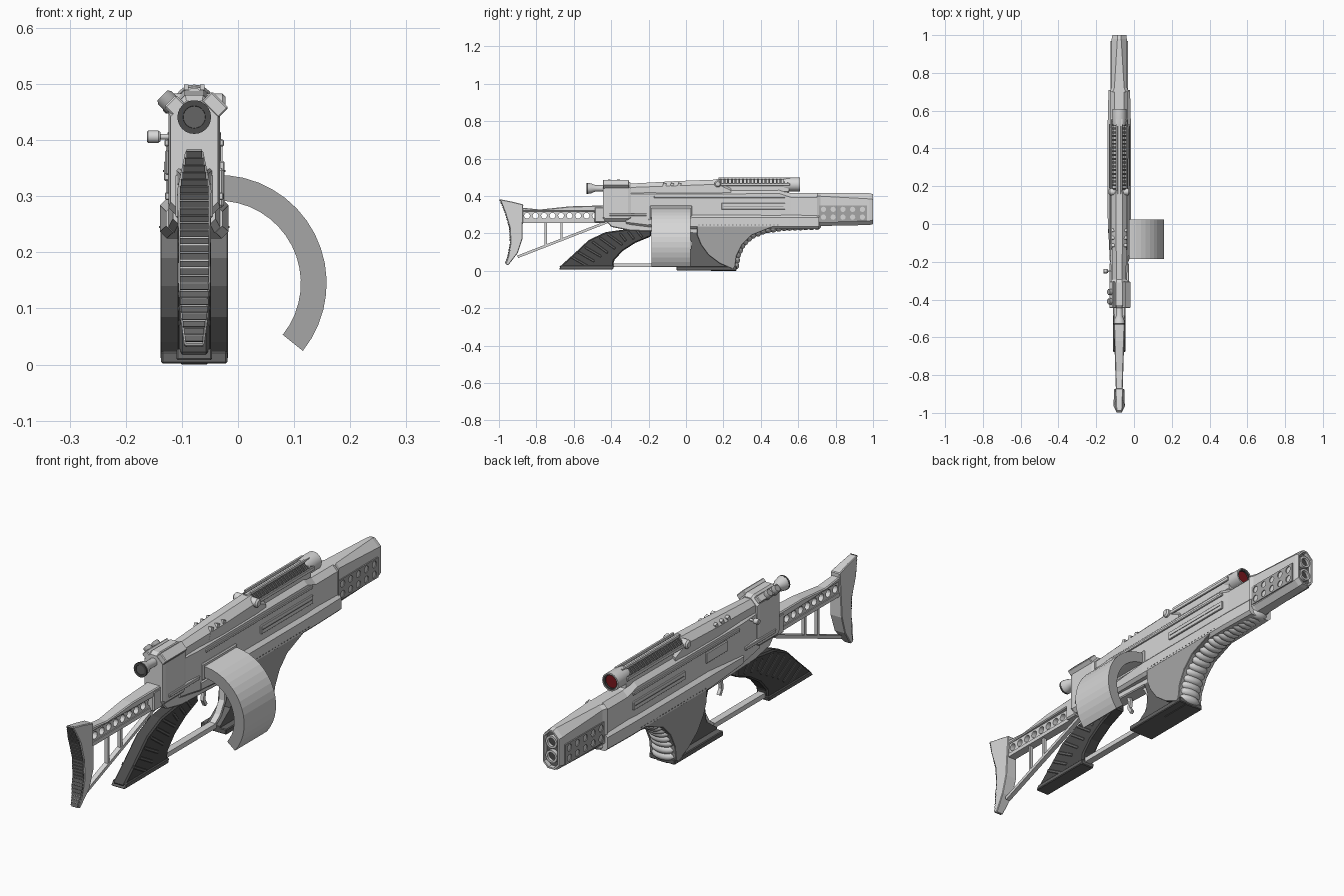
import bpy, bmesh, math
from mathutils import Vector, Matrix

if "Cube" in bpy.data.objects:
    bpy.data.objects.remove(bpy.data.objects["Cube"])

CX = -0.078  # centre plane of the weapon


def material(name, r, g, b):
    m = bpy.data.materials.new(name)
    m.diffuse_color = (r, g, b, 1)
    m.use_nodes = True
    m.node_tree.nodes["Principled BSDF"].inputs["Base Color"].default_value = m.diffuse_color
    return m


LIGHT = material("light grey", 0.68, 0.68, 0.68)
MID = material("mid grey", 0.38, 0.38, 0.38)
CHARCOAL = material("charcoal grey", 0.20, 0.20, 0.20)
DARK = material("dark grey", 0.13, 0.13, 0.13)
BLACK = material("near black", 0.07, 0.07, 0.07)
RED = material("lens red", 0.19, 0.008, 0.012)


def finish(name, bm, mat, bevel=0, smooth=False):
    bmesh.ops.recalc_face_normals(bm, faces=bm.faces)
    me = bpy.data.meshes.new(name)
    bm.to_mesh(me)
    bm.free()
    me.materials.append(mat)
    ob = bpy.data.objects.new(name, me)
    bpy.context.collection.objects.link(ob)
    if bevel:
        mod = ob.modifiers.new("edge bevel", 'BEVEL')
        mod.width, mod.segments, mod.limit_method = bevel, 1, 'ANGLE'
    if smooth:
        bpy.ops.object.select_all(action='DESELECT')
        ob.select_set(True)
        bpy.context.view_layer.objects.active = ob
        bpy.ops.object.shade_smooth_by_angle(angle=math.radians(35))
    return ob


def paint(ob, mat, test):
    """Second colour on the faces that pass a test."""
    ob.data.materials.append(mat)
    for p in ob.data.polygons:
        if test(p):
            p.material_index = 1


def skin(bm, rings, close=False):
    """Join equal rings of points with quads; cap the ends unless closed."""
    vs = [[bm.verts.new(p) for p in r] for r in rings]
    n = len(vs[0])
    pairs = list(zip(vs, vs[1:])) + ([(vs[-1], vs[0])] if close else [])
    for a, b in pairs:
        for i in range(n):
            bm.faces.new((a[i], a[(i + 1) % n], b[(i + 1) % n], b[i]))
    if not close:
        bm.faces.new(vs[0])
        bm.faces.new(vs[-1])


def prism(name, pts, hw, mat, bevel=0):
    """Side profile (y, z) extruded in x; hw may be a function of y, z."""
    f = hw if callable(hw) else (lambda y, z: hw)
    bm = bmesh.new()
    skin(bm, [[(CX + s * f(y, z), y, z) for y, z in pts] for s in (-1, 1)])
    return finish(name, bm, mat, bevel)


def loft(name, sections, mat):
    """Octagonal sections: y, half width, z low, z high, low and high chamfer."""
    bm = bmesh.new()
    rings = []
    for y, w, a, b, cl, ch in sections:
        half = [(w - cl, a), (w, a + cl), (w, b - ch), (w - ch, b)]
        rings.append([(CX + x, y, z) for x, z in half + [(-x, z) for x, z in reversed(half)]])
    skin(bm, rings)
    return finish(name, bm, mat)


def boxes(name, items, mat, bevel=0):
    """Boxes as (centre, size, axis, degrees)."""
    bm = bmesh.new()
    for c, s, axis, deg in items:
        m = Matrix.Translation(c) @ Matrix.Rotation(math.radians(deg), 4, axis) @ Matrix.Diagonal((*s, 1))
        bmesh.ops.create_cube(bm, size=1, matrix=m)
    return finish(name, bm, mat, bevel)


def lathe(name, profile, origin, mat, axis='Y', n=24):
    """Round part: profile of (distance along axis, radius)."""
    bm = bmesh.new()
    rings = []
    for d, r in profile:
        uv = [(r * math.cos(2 * math.pi * i / n), r * math.sin(2 * math.pi * i / n)) for i in range(n)]
        rings.append([Vector(origin) + Vector((u, d, v) if axis == 'Y' else (d, u, v)) for u, v in uv])
    skin(bm, rings)
    return finish(name, bm, mat, smooth=True)


def holed_plate(name, ys, zs, sy, sz, r, x0, x1, mat):
    """Plate of rectangular cells, each pierced by a round hole."""
    bm = bmesh.new()
    for y in ys:
        for z in zs:
            rect, circ = [], []
            for i in range(16):
                c, s = math.cos(i * math.pi / 8), math.sin(i * math.pi / 8)
                k = max(abs(c), abs(s))
                rect.append((y + c / k * sy / 2, z + s / k * sz / 2))
                circ.append((y + c * r, z + s * r))
            skin(bm, [[(x, *p) for p in ring] for x, ring in
                      ((x0, rect), (x1, rect), (x1, circ), (x0, circ))], close=True)
    return finish(name, bm, mat)


def along(path, t):
    """Point and direction at fraction t of a (y, z) polyline."""
    p = [Vector(q) for q in path]
    lens = [(b - a).length for a, b in zip(p, p[1:])]
    d = t * sum(lens)
    for a, b, l in zip(p, p[1:], lens):
        if d <= l + 1e-6:
            return a.lerp(b, d / l), (b - a).normalized()
        d -= l
    return p[-1], (p[-1] - p[-2]).normalized()


def bar(name, path, w, t, mat):
    """Flat bar with a rectangular section swept along a (y, z) path."""
    p = [Vector(q) for q in path]
    bm, rings = bmesh.new(), []
    for i, q in enumerate(p):
        d = (p[min(i + 1, len(p) - 1)] - p[max(i - 1, 0)]).normalized()
        n = Vector((-d.y, d.x)) * t / 2
        rings.append([(CX + s * w / 2, *(q + k * n)) for s, k in ((-1, -1), (1, -1), (1, 1), (-1, 1))])
    skin(bm, rings)
    return finish(name, bm, mat)


# ---- Main body
loft("main_body", [(-0.32, .038, .25, .43, .01, .02), (-0.2, .046, .235, .43, .01, .02),
                   (0.5, .048, .23, .435, .01, .022), (0.56, .046, .23, .415, .01, .022),
                   (0.71, .046, .235, .415, .01, .022)], LIGHT)
loft("lower_body", [(-0.2, .05, .235, .285, .012, .012), (0.03, .061, .225, .3, .012, .016),
                    (0.55, .061, .225, .3, .012, .016), (0.71, .057, .225, .3, .012, .016)], LIGHT)
loft("upper_receiver", [(-0.32, .034, .40, .465, .004, .02), (-0.05, .042, .40, .48, .004, .025),
                        (0.17, .042, .40, .488, .004, .025), (0.24, .04, .40, .44, .004, .01)], LIGHT)
loft("rear_receiver", [(-0.445, .042, .275, .47, .015, .028), (-0.43, .046, .265, .48, .015, .03),
                       (-0.31, .046, .265, .48, .015, .03), (-0.295, .042, .27, .47, .015, .028)], LIGHT)
prism("trigger_housing", [(-.43, .27), (-.4, .235), (-.3, .215), (.1, .2), (.1, .26), (-.3, .28)], .03, LIGHT, .004)

# ---- Side trim, mirrored left and right
trim, ridges, rivets, grooves = [], [], [], []
for s in (-1, 1):
    trim += [((CX + s * .049, .18, .395), (.008, .7, .012), 'X', 0),
             ((CX + s * .049, .36, .345), (.010, .34, .035), 'X', 0),
             ((CX + s * .045, -.31, .30), (.014, .2, .014), 'X', 0)]
    ridges += [((CX + s * .033, -.12 + i * .04, .445), (.014, .016, .05), 'X', -20) for i in range(3)]
    rivets += [((CX + s * .061, .07 + i * .02, .245), (.003, .007, .003), 'X', 0) for i in range(22)]
    grooves += [((CX + s * .0545, .36, .345), (.002, .32, .003), 'X', 0)]
boxes("side_trim", trim, LIGHT, .002)
boxes("receiver_ridges", ridges, LIGHT)
boxes("seam_rivets", rivets, CHARCOAL)
boxes("side_grooves", grooves, CHARCOAL)
boxes("ejection_port", [((CX - .048, -.02, .36), (.008, .14, .045), 'X', 0)], LIGHT, .003)

# ---- Muzzle shroud with pierced side panels and twin barrels
loft("muzzle_shroud", [(0.70, .05, .24, .415, .02, .015), (0.72, .042, .24, .415, .02, .016),
                       (0.98, .040, .245, .415, .022, .03), (1.0, .037, .25, .41, .022, .028),
                       (1.0, .031, .256, .404, .02, .025), (.98, .031, .256, .404, .02, .025)], LIGHT)
loft("muzzle_recess", [(.979, .0305, .257, .403, .02, .025), (.982, .0305, .257, .403, .02, .025)], DARK)
for s, side in ((-1, "left"), (1, "right")):
    holed_plate(side + "_vent_panel", [.735 + i * .052 for i in range(5)], [.287, .329], .052, .042, .014,
                CX + s * .038, CX + s * .046, MID)
    boxes(side + "_vent_backing", [((CX + s * .0405, .839, .308), (.004, .255, .08), 'X', 0)], LIGHT)
for z, nm in ((.36, "upper"), (.3, "lower")):
    lathe(nm + "_barrel", [(.975, .026), (.998, .026), (.998, .017), (.985, .017)], (CX, 0, z), LIGHT)
    lathe(nm + "_bore", [(.984, .0165), (.987, .0165)], (CX, 0, z), BLACK)

# ---- Scope, slatted rail and eyepiece
loft("scope_rail", [(0.16, .03, .42, .492, .004, .024), (0.55, .03, .42, .492, .004, .024)], LIGHT)
slats = []
for i in range(19):
    y = .185 + i * .02
    slats += [((CX + s * .026, y, .474), (.036, .010, .012), 'Y', s * 45) for s in (-1, 1)]
boxes("rail_slats", slats, DARK)
boxes("rail_edges", [((CX + s * .014, .365, .494), (.008, .38, .01), 'X', 0) for s in (-1, 1)], LIGHT)
boxes("rail_sides", [((CX + s * .039, .365, .462), (.008, .38, .016), 'X', 0) for s in (-1, 1)], LIGHT, .002)
lathe("scope_tube", [(.52, .033), (.545, .037), (.61, .037), (.61, .033), (.59, .033)], (CX, 0, .462), LIGHT)
lathe("scope_rim", [(.588, .0335), (.607, .0335), (.607, .027), (.595, .027)], (CX, 0, .462), BLACK)
lathe("scope_lens", [(.592, .0275), (.6, .0275)], (CX, 0, .462), RED)
lathe("sight_pivot", [(-.056, .012), (-.05, .018), (.05, .018), (.056, .012)], (CX, .17, .465), LIGHT, 'X', 16)
lathe("eyepiece", [(-.43, .017), (-.485, .017), (-.505, .026), (-.528, .030)], (CX, 0, .441), LIGHT)
lathe("eyepiece_rim", [(-.524, .030), (-.532, .030), (-.532, .02), (-.528, .019)], (CX, 0, .441), BLACK)
lathe("eyepiece_lens", [(-.527, .0195), (-.530, .0195)], (CX, 0, .441), DARK)
boxes("right_receiver_pod", [((CX + .037, -.375, .463), (.042, .14, .026), 'Y', 45)], LIGHT, .003)
boxes("left_receiver_pod", [((CX - .034, -.375, .461), (.03, .14, .026), 'Y', -45)], LIGHT, .003)
for i, y in enumerate((-.36, -.41)):
    knob = lathe("adjust_knob_%d" % (i + 1), [(-.01, .017), (.012, .017), (.018, .013)], (0, 0, 0), MID, 'X', 14)
    knob.matrix_world = Matrix.Translation((CX - .044, y, .467)) @ Matrix.Rotation(math.radians(-135), 4, 'Y')
lathe("charging_handle", [(.05, .005), (.024, .005), (.024, .008), (.02, .011), (.002, .011), (0, .009)],
      (-.162, -.25, .406), LIGHT, 'X', 16)

# ---- Curved magazine on the right side, end plates darker
bm = bmesh.new()
arc = [math.radians(93 - i * 131.7 / 16) for i in range(17)]
prof = [(-.035 + r * math.cos(a), .145 + r * math.sin(a)) for r, seq in ((.193, arc), (.147, arc[::-1])) for a in seq]
skin(bm, [[(x, y, z) for x, z in prof] for y in (-.185, .025)])
paint(finish("curved_magazine", bm, LIGHT), MID, lambda p: abs(p.normal.y) > .9)
boxes("magazine_well", [((-.04, -.08, .315), (.03, .225, .07), 'X', 0)], LIGHT, .004)

# ---- Foregrip with bulging ribs along the front, rear edge darker
grip = prism("foregrip", [(.06, .25), (.06, .19), (.08, .14), (.12, .085), (.18, .04), (.25, .01), (.262, .02),
                          (.27, .08), (.3, .14), (.35, .19), (.45, .23), (.5, .25)], .0605, MID, .002)
paint(grip, CHARCOAL, lambda p: p.normal.y < -.2)
prism("foregrip_core", [(.0, .23), (.03, .15), (.02, .08), (-.05, .03), (-.05, .008), (.24, .008), (.2, .23)], .03, DARK)
boxes("foregrip_base", [((CX, .11, .013), (.118, .32, .022), 'X', 0), ((CX, .2, .004), (.05, .14, .008), 'X', 0)], DARK, .003)
rib_path = [(.255, .03), (.265, .09), (.295, .15), (.345, .195), (.42, .225), (.52, .238), (.70, .242)]
bm = bmesh.new()
for i in range(20):
    p, d = along(rib_path, i / 19)
    k = 1 - .25 * i / 19
    m = Matrix.Translation((CX, p.x, p.y)) @ Matrix.Rotation(math.atan2(d.y, d.x), 4, 'X') \
        @ Matrix.Diagonal((.054 * k, .023, .030 * k, 1))
    bmesh.ops.create_uvsphere(bm, u_segments=16, v_segments=10, radius=1, matrix=m)
finish("foregrip_ribs", bm, LIGHT, smooth=True)

# ---- Rear grip, guard and trigger
prism("rear_grip", [(-.68, .018), (-.39, .018), (-.385, .055), (-.34, .105), (-.27, .15), (-.185, .185), (-.19, .235),
                    (-.3, .225), (-.43, .207), (-.52, .165), (-.6, .09)], .027, BLACK, .006)
axis_path = [(-.57, .05), (-.47, .12), (-.38, .17), (-.25, .2)]
ridge = []
for i in range(9):
    p, d = along(axis_path, i / 8)
    ridge += [((CX + s * .026, p.x, p.y), (.006, .012, .10 if i < 6 else .05), 'X',
               math.degrees(math.atan2(d.y, d.x)) + 25) for s in (-1, 1)]
boxes("grip_ridges", ridge, DARK, .002)
prism("grip_base", [(-.68, .008), (-.39, .008), (-.385, .028), (-.665, .028)], .032, DARK, .003)
bar("guard_bar", [(-.39, .03), (-.05, .03)], .03, .02, LIGHT)
bar("guard_loop", [(-.06, .03), (-.02, .06), (.01, .11), (.012, .16), (-.01, .2), (-.05, .225)], .026, .012, LIGHT)
bar("trigger", [(-.13, .23), (-.115, .19), (-.12, .16), (-.105, .135)], .014, .014, LIGHT)

# ---- Skeleton stock
holed_plate("stock_rail", [-.85 + i * .0455 for i in range(10)], [.295], .0455, .044, .0155, CX - .014, CX + .014, LIGHT)
prism("stock_top_rail", [(-.88, .318), (-.43, .318), (-.43, .35), (-.62, .345), (-.78, .328), (-.88, .338)],
      lambda y, z: .018 + .014 * max(0, (y + .88) / .45), LIGHT, .004)
bar("stock_lower_rail", [(-.88, .265), (-.42, .265)], .036, .016, LIGHT)
bar("stock_diagonal", [(-.9, .075), (-.42, .262)], .02, .014, LIGHT)
for i, (y, z) in enumerate(((-.75, .13), (-.665, .165))):
    bar("stock_strut_%d" % (i + 1), [(y, z), (y, .265)], .014, .011, LIGHT)
boxes("stock_socket", [((CX, -.46, .30), (.066, .06, .085), 'X', 0)], LIGHT, .006)
back = [(-.995, .383), (-.965, .31), (-.942, .23), (-.938, .15), (-.95, .08), (-.965, .035)]
taper = lambda y, z: .014 + .014 * min(1, (.39 - z) / .07, (z - .01) / .1)
prism("butt_pad", back + [(-.95, .03), (-.9, .095), (-.875, .17), (-.87, .355), (-.93, .37)], taper, LIGHT, .003)
ribs = []
for i in range(26):
    p, d = along(back, .02 + .95 * i / 25)
    ribs.append(((CX, p.x + .001, p.y), (2 * taper(0, p.y) - .006, .010, .011), 'X', math.degrees(math.atan2(d.y, d.x)) + 90))
boxes("butt_pad_ribs", ribs, DARK)
